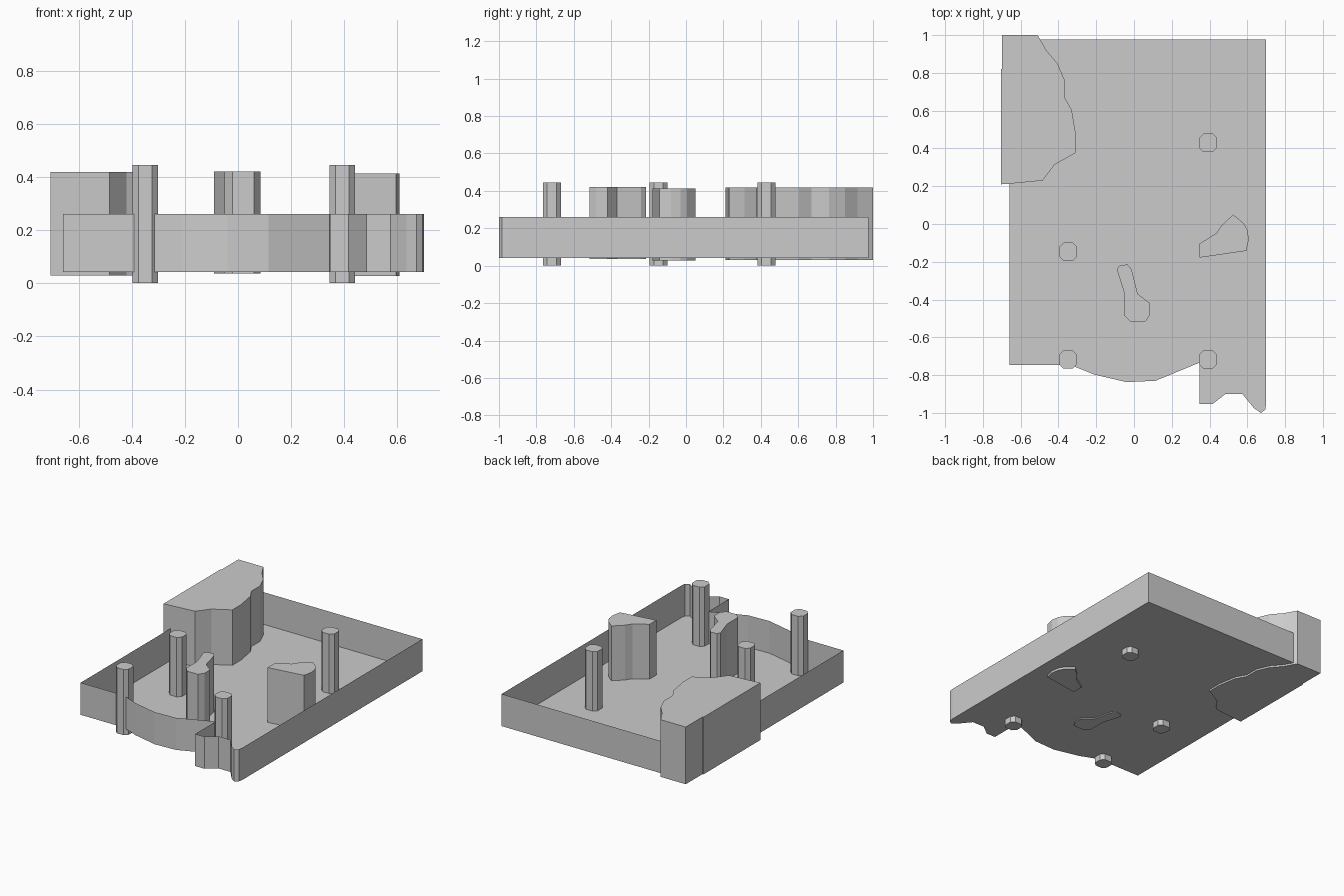
import bpy
import bmesh

if "Cube" in bpy.data.objects:
    bpy.data.objects.remove(bpy.data.objects["Cube"])


def prism(name, outline, z0, z1, open_top=False):
    """Extrude a closed plan outline from z0 to z1; optionally leave the top open."""
    bm = bmesh.new()
    low = [bm.verts.new((x, y, z0)) for x, y in outline]
    high = [bm.verts.new((x, y, z1)) for x, y in outline]
    bm.faces.new(low[::-1])
    if not open_top:
        bm.faces.new(high)
    n = len(outline)
    for i in range(n):
        j = (i + 1) % n
        bm.faces.new((low[i], low[j], high[j], high[i]))
    if not open_top:
        bmesh.ops.recalc_face_normals(bm, faces=bm.faces)
    mesh = bpy.data.meshes.new(name)
    bm.to_mesh(mesh)
    bm.free()
    obj = bpy.data.objects.new(name, mesh)
    bpy.context.collection.objects.link(obj)
    return obj


# Thin-walled open tray: floor sheet plus perimeter walls
prism("tray", [
    (-.658, -.747), (-.33, -.747), (-.31, -.757), (-.21, -.797), (-.04, -.837),
    (.114, -.83), (.347, -.734), (.347, -.954), (.415, -.954), (.484, -.90),
    (.574, -.90), (.635, -.975), (.672, -1.0), (.695, -.983), (.70, -.95),
    (.70, .977), (-.658, .977)], .042, .26, open_top=True)

# Large corner block
prism("corner_block", [
    (-.698, 1.0), (-.698, .82), (-.705, .82), (-.705, .21), (-.65, .214),
    (-.484, .23), (-.42, .314), (-.307, .378), (-.307, .468), (-.33, .605),
    (-.368, .67), (-.368, .764), (-.405, .85), (-.463, .918), (-.51, 1.0)],
    .03, .418)

# Wedge-shaped block
prism("wedge_block", [
    (.347, -.178), (.595, -.142), (.608, -.08), (.60, -.03), (.58, .005),
    (.525, .05), (.463, -.008), (.437, -.048), (.347, -.104)], .027, .414)

# Narrow bent block
prism("bent_block", [
    (-.091, -.24), (-.05, -.37), (-.05, -.485), (-.02, -.517), (.06, -.517),
    (.085, -.48), (.085, -.42), (.02, -.37), (-.013, -.24), (-.034, -.214),
    (-.077, -.22)], .036, .421)

# Octagonal columns
h, f = .048, .025
octagon = [(h, -f), (h, f), (f, h), (-f, h), (-h, f), (-h, -f), (-f, -h), (f, -h)]
for i, (cx, cy) in enumerate([(.392, .43), (.392, -.717), (-.349, -.147), (-.349, -.717)]):
    prism(f"column_{i + 1}", [(cx + x, cy + y) for x, y in octagon], 0, .445)
